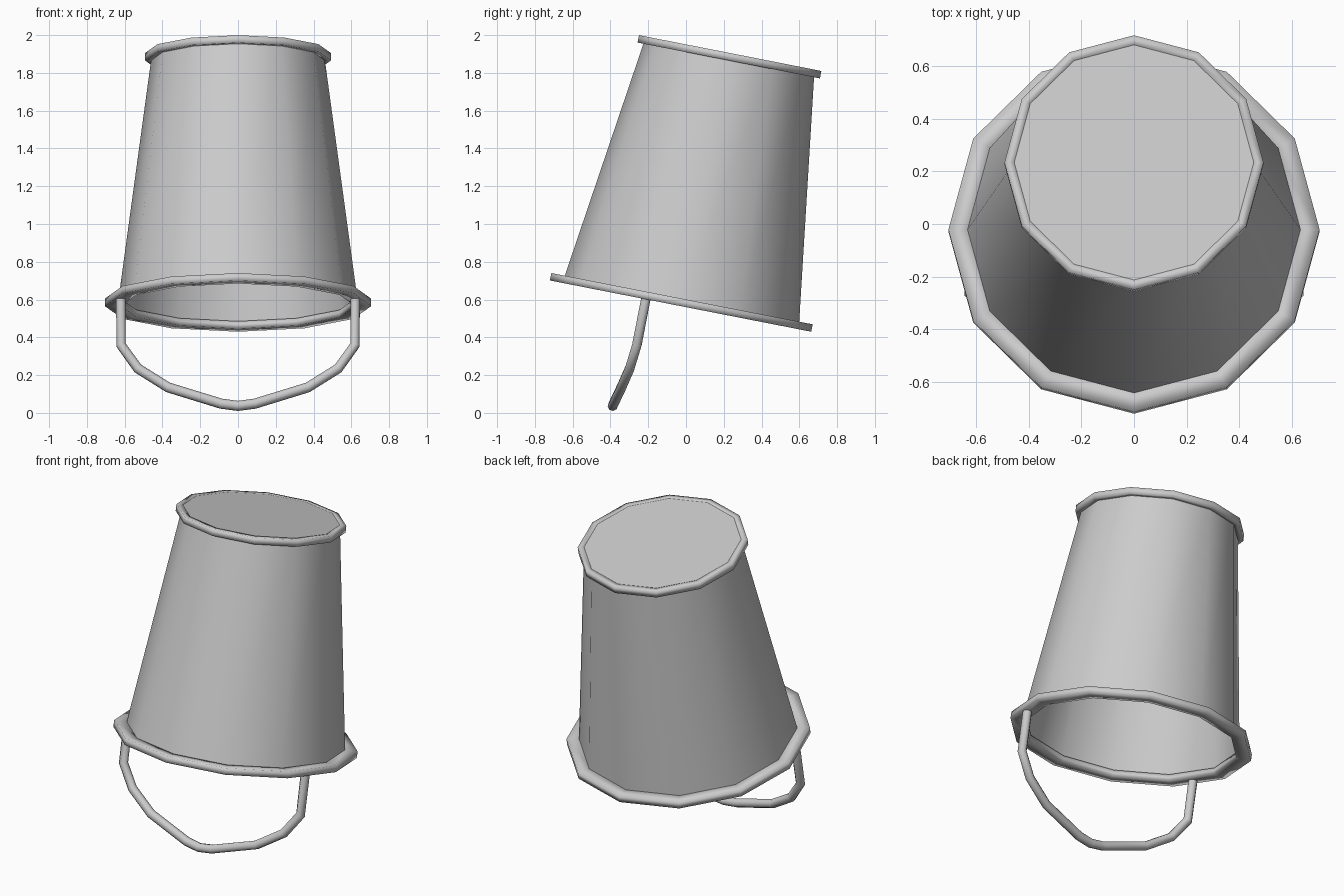
import bpy, bmesh, math
from mathutils import Matrix, Vector

if "Cube" in bpy.data.objects:
    bpy.data.objects.remove(bpy.data.objects["Cube"])

SIDES = 12
TILT = Matrix.Translation((0, -0.025, 0.585)) @ Matrix.Rotation(math.radians(-11.1), 4, 'X')
LENGTH = 1.325  # distance between the two rims along the bucket axis


def finish(name, bm, matrix=None, angle=None):
    bmesh.ops.recalc_face_normals(bm, faces=bm.faces)
    if matrix:
        bm.transform(matrix)
    mesh = bpy.data.meshes.new(name)
    bm.to_mesh(mesh)
    bm.free()
    obj = bpy.data.objects.new(name, mesh)
    bpy.context.collection.objects.link(obj)
    bpy.ops.object.select_all(action='DESELECT')
    obj.select_set(True)
    bpy.context.view_layer.objects.active = obj
    if angle:
        bpy.ops.object.shade_smooth_by_angle(angle=math.radians(angle))
    else:
        bpy.ops.object.shade_smooth()
    return obj


def bridge(bm, a, b):
    n = len(a)
    for i in range(n):
        bm.faces.new((a[i], a[(i + 1) % n], b[(i + 1) % n], b[i]))


def lathe(name, profile, closed=False, cap=False, angle=None):
    bm = bmesh.new()
    rings = []
    for r, z in profile:
        rings.append([bm.verts.new((r * math.cos(math.tau * i / SIDES),
                                    r * math.sin(math.tau * i / SIDES), z))
                      for i in range(SIDES)])
    for a, b in zip(rings, rings[1:]):
        bridge(bm, a, b)
    if closed:
        bridge(bm, rings[-1], rings[0])
    if cap:
        bm.faces.new(rings[-1])
    return finish(name, bm, TILT, angle)


def rim(name, inner, outer, z, half=0.02):
    return lathe(name, [(inner, z - half), (outer, z - half),
                        (outer, z + half), (inner, z + half)], closed=True)


# Tapered shell, closed at the upturned base
lathe("bucket_shell", [(0.635, 0), (0.455, LENGTH + 0.02)], cap=True, angle=40)

# Rims around the mouth and the base
rim("mouth_rim", 0.62, 0.705, 0)
rim("base_rim", 0.455, 0.492, LENGTH)

# Hanging handle: half path, mirrored in x
half = [(0.62, -0.212, 0.607), (0.62, -0.26, 0.36), (0.53, -0.298, 0.235),
        (0.37, -0.342, 0.135), (0.09, -0.383, 0.049), (0, -0.388, 0.037)]
path = [Vector(p) for p in half]
path += [Vector((-x, y, z)) for x, y, z in reversed(half[:-1])]
bm = bmesh.new()
rings = []
for i, p in enumerate(path):
    before = (p - path[max(i - 1, 0)]).normalized()
    after = (path[min(i + 1, len(path) - 1)] - p).normalized()
    tangent = (before + after).normalized()
    side = Vector((0, -1, 0.3))
    side = (side - tangent * side.dot(tangent)).normalized()
    other = tangent.cross(side)
    ring = []
    for k in range(8):
        a = math.tau * (k + 0.5) / 8
        ring.append(bm.verts.new(p + 0.027 * (math.cos(a) * side + math.sin(a) * other)))
    rings.append(ring)
for a, b in zip(rings, rings[1:]):
    bridge(bm, a, b)
bm.faces.new(rings[0])
bm.faces.new(rings[-1])
finish("handle", bm, angle=60)
